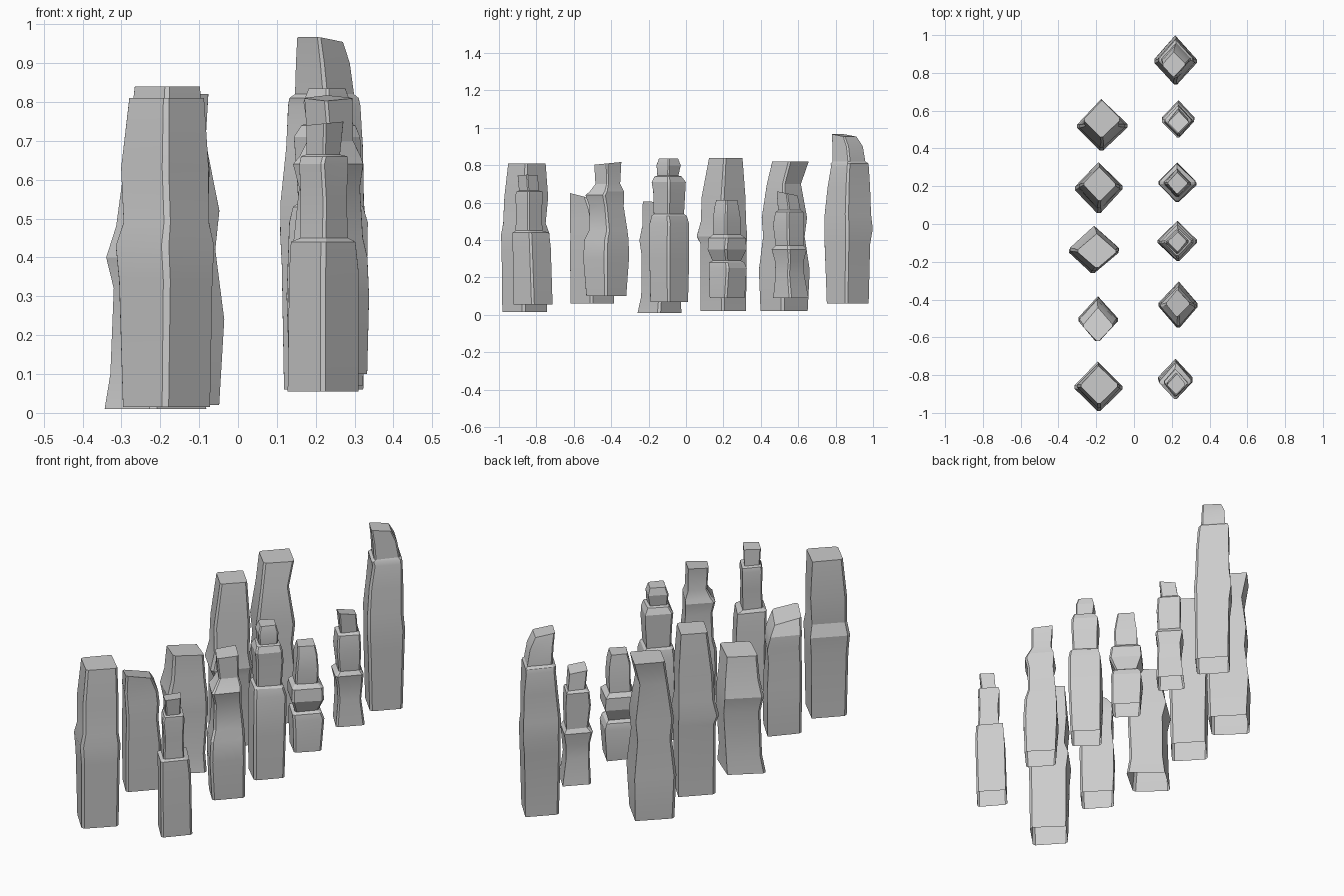
import bpy, bmesh, random, math
from mathutils import Vector

random.seed(4)


def pillar(name, cx, cy, sx, sy, rings, tilt=(0, 0), chamfer=0.07):
    """Loft a rough diamond-section stone, open below; rings are (z, radius, dx, dy)."""
    bm = bmesh.new()
    loops = []
    for i, (z, r, dx, dy) in enumerate(rings):
        x, y, rx, ry = cx + dx, cy + dy, r * sx * 1.02, r * sy * 1.02
        corners = [Vector((x, y - ry)), Vector((x + rx, y)),
                   Vector((x, y + ry)), Vector((x - rx, y))]
        for c in corners:
            c += Vector((random.uniform(-1, 1), random.uniform(-1, 1))) * 0.004
        pts = []
        for k, c in enumerate(corners):
            if k == 2:
                pts.append(c)          # back corner stays sharp
            else:
                pts.append(c.lerp(corners[k - 1], chamfer))
                pts.append(c.lerp(corners[(k + 1) % 4], chamfer))
        loop = []
        for p in pts:
            h = z
            if i == len(rings) - 1:
                h += tilt[0] * (p.x - x) + tilt[1] * (p.y - y)
            loop.append(bm.verts.new((p.x, p.y, h)))
        loops.append(loop)
    n = len(loops[0])
    for a, b in zip(loops, loops[1:]):
        for k in range(n):
            m = (k + 1) % n
            bm.faces.new((a[k], a[m], b[m], b[k]))
    bm.faces.new(loops[-1])
    me = bpy.data.meshes.new(name)
    bm.to_mesh(me)
    bm.free()
    ob = bpy.data.objects.new(name, me)
    bpy.context.collection.objects.link(ob)
    bpy.ops.object.select_all(action='DESELECT')
    ob.select_set(True)
    bpy.context.view_layer.objects.active = ob
    bpy.ops.object.shade_smooth_by_angle(angle=math.radians(20))


# Left row: broad single stones, front to back
pillar("left_stone_1", -0.185, -0.865, 1.0, 1.0, [
    (.015, .120, 0, 0), (.34, .125, 0, 0), (.43, .133, -.005, 0),
    (.49, .115, 0, 0), (.63, .120, -.005, .005), (.81, .102, 0, .012)])
pillar("left_stone_2", -0.19, -0.505, .95, 1.03, [
    (.06, .115, 0, 0), (.30, .115, 0, 0), (.42, .108, 0, -.005),
    (.50, .112, 0, -.005), (.56, .105, -.005, -.01), (.63, .085, 0, -.03)],
    tilt=(0, -.25))
pillar("left_stone_3", -0.20, -0.135, 1.1, .95, [
    (0.01, .126, -.015, -.008), (.10, .112, -.008, 0), (.32, .118, 0, 0),
    (.40, .126, -.01, 0), (.48, .106, 0, 0), (.60, .096, 0, -.01)],
    tilt=(.04, -.06))
pillar("left_stone_4", -0.185, 0.195, 1.0, 1.04, [
    (.02, .116, 0, 0), (.38, .120, 0, 0), (.42, .132, -.005, -.004),
    (.50, .118, 0, 0), (.63, .114, 0, .005), (.84, .088, 0, .015)])
pillar("left_stone_5", -0.17, 0.52, 1.03, 1.0, [
    (.02, .128, 0, 0), (.24, .136, 0, 0), (.42, .112, 0, 0),
    (.52, .122, 0, 0), (.70, .090, 0, 0), (.82, .096, 0, .035)])

# Right row: slimmer stacked stones with necks, front to back
pillar("right_stone_1", 0.22, -0.82, .88, 1.0, [
    (.055, .108, 0, 0), (.36, .104, 0, -.01), (.44, .100, 0, -.015),
    (.45, .074, 0, -.02), (.55, .070, 0, -.02), (.64, .078, 0, -.02),
    (.66, .070, 0, -.02), (.665, .054, 0, -.025), (.745, .056, .005, -.03)],
    tilt=(.1, 0))
pillar("right_stone_2", 0.235, -0.43, .95, 1.05, [
    (.10, .104, 0, 0), (.30, .116, 0, 0), (.40, .112, 0, 0),
    (.45, .098, 0, .01), (.58, .090, 0, 0), (.64, .100, 0, -.005),
    (.66, .088, 0, 0), (.70, .066, 0, .01), (.81, .068, -.005, .01)],
    tilt=(0, .1))
pillar("right_stone_3", 0.23, -0.095, 1.02, 1.02, [
    (.07, .098, 0, 0), (.30, .106, 0, 0), (.49, .104, 0, 0),
    (.53, .092, 0, 0), (.54, .078, 0, 0), (.66, .086, 0, 0),
    (.71, .090, 0, 0), (.74, .072, 0, 0), (.745, .056, 0, 0),
    (.80, .062, 0, 0), (.835, .048, 0, 0)])
pillar("right_stone_4", 0.23, 0.215, .98, 1.0, [
    (.09, .094, 0, 0), (.25, .102, 0, .005), (.28, .094, 0, 0),
    (.29, .074, 0, 0), (.35, .104, 0, 0), (.41, .100, 0, 0),
    (.43, .076, 0, 0), (.50, .074, 0, 0), (.57, .064, 0, 0),
    (.615, .056, 0, 0)])
pillar("right_stone_5", 0.235, 0.55, .95, 1.0, [
    (.09, .096, 0, .01), (.22, .076, 0, 0), (.29, .082, 0, 0),
    (.35, .094, 0, 0), (.37, .076, 0, 0), (.48, .084, 0, -.005),
    (.55, .078, 0, 0), (.56, .058, 0, 0), (.65, .058, 0, -.01)],
    tilt=(0, -.2))
pillar("right_stone_6", 0.22, 0.86, .96, 1.05, [
    (.06, .108, 0, 0), (.38, .116, 0, 0), (.46, .126, 0, .002),
    (.54, .118, 0, 0), (.68, .108, 0, .005), (.79, .100, 0, .012),
    (.81, .098, 0, .01), (.82, .084, .005, .01), (.90, .078, 0, 0),
    (.96, .064, -.01, -.015)],
    tilt=(-.1, -.1))
